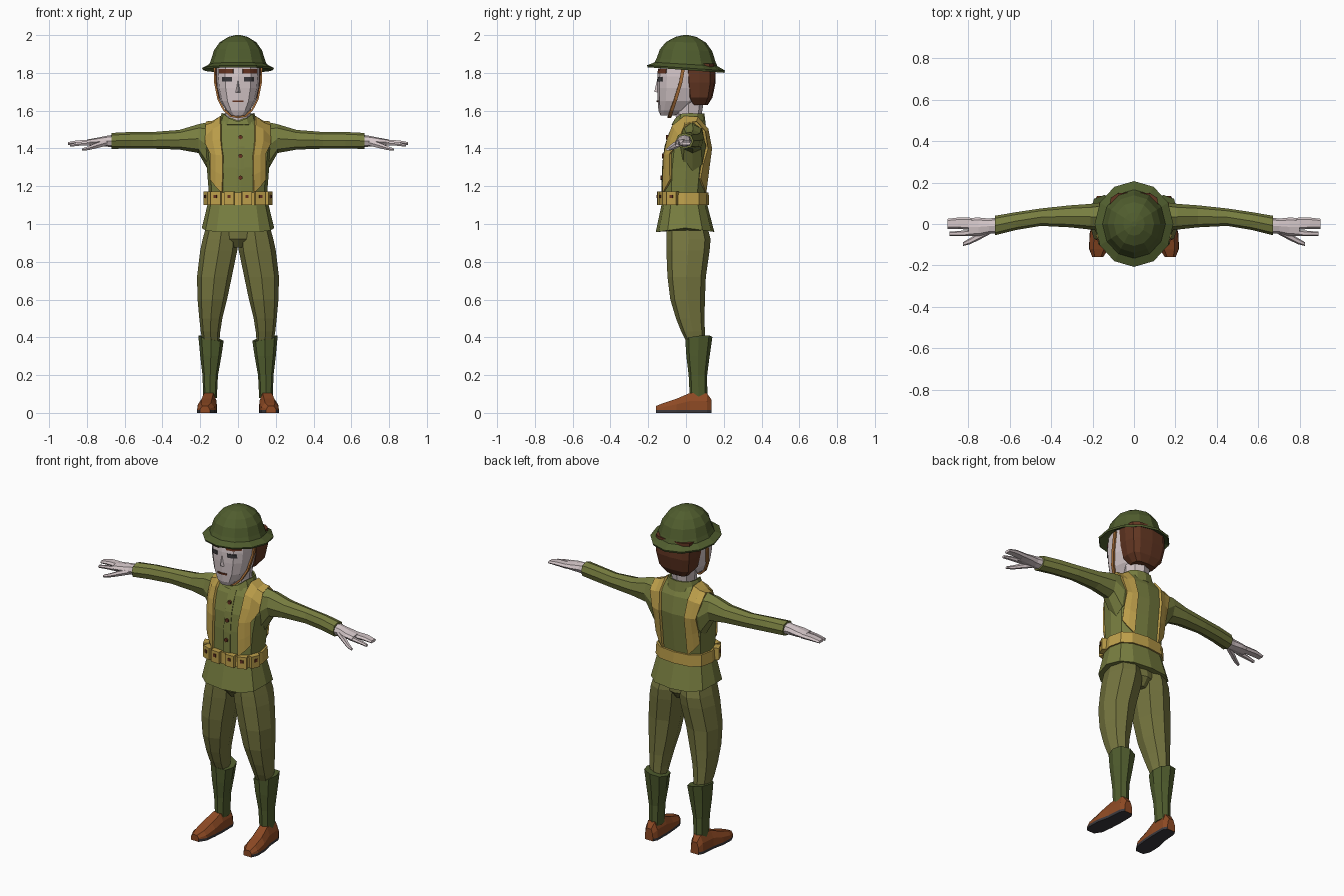
import bpy, bmesh, math
from mathutils import Vector
from mathutils.bvhtree import BVHTree


def material(name, r, g, b):
    m = bpy.data.materials.new(name)
    m.diffuse_color = [((c / 255 + 0.055) / 1.055) ** 2.4 for c in (r, g, b)] + [1]
    return m


JACKET = material("jacket_green", 120, 126, 64)
TROUSERS = material("trouser_olive", 117, 117, 63)
DARK = material("dark_green", 80, 93, 46)
GOLD = material("webbing_tan", 190, 160, 75)
SKIN = material("skin", 212, 198, 200)
HAIR = material("hair_brown", 98, 54, 34)
LEATHER = material("boot_leather", 142, 74, 36)
BUTTON = material("button_brown", 100, 50, 32)
BLACK = material("dark_grey", 58, 56, 60)
CHIN = material("chin_strap_tan", 165, 108, 55)


def build(name, verts, faces, mat, thick=0):
    me = bpy.data.meshes.new(name)
    me.from_pydata([tuple(v) for v in verts], [], faces)
    bm = bmesh.new()
    bm.from_mesh(me)
    bmesh.ops.recalc_face_normals(bm, faces=bm.faces)
    bm.to_mesh(me)
    bm.free()
    me.materials.append(mat)
    ob = bpy.data.objects.new(name, me)
    bpy.context.collection.objects.link(ob)
    if thick:
        mod = ob.modifiers.new("thickness", "SOLIDIFY")
        mod.thickness, mod.offset = thick, 0
    return ob


def loft(name, rings, mat, cap=True, thick=0):
    n = len(rings[0])
    faces = [(i * n + j, i * n + (j + 1) % n, (i + 1) * n + (j + 1) % n, (i + 1) * n + j)
             for i in range(len(rings) - 1) for j in range(n)]
    if cap:
        faces += [tuple(range(n)), tuple(range((len(rings) - 1) * n, len(rings) * n))]
    return build(name, [v for r in rings for v in r], faces, mat, thick)


def ribbon(name, rows, mat, thick=0):
    n = len(rows[0])
    faces = [(i * n + j, i * n + j + 1, (i + 1) * n + j + 1, (i + 1) * n + j)
             for i in range(len(rows) - 1) for j in range(n - 1)]
    return build(name, [v for r in rows for v in r], faces, mat, thick)


def oval(n, p):
    # rounded-square outline, p < 1 is boxier
    for k in range(n):
        a = 2 * math.pi * k / n
        c, s = math.cos(a), math.sin(a)
        yield math.copysign(abs(c) ** p, c), math.copysign(abs(s) ** p, s)


def zring(z, x0, x1, y0, y1, n=8, p=0.85, s=1):
    return [Vector((s * ((x0 + x1) / 2 + c * (x1 - x0) / 2), (y0 + y1) / 2 + d * (y1 - y0) / 2, z))
            for c, d in oval(n, p)]


def xring(x, cy, cz, ry, rz, n=8, p=0.9, s=1):
    return [Vector((s * x, cy + c * ry, cz + d * rz)) for c, d in oval(n, p)]


def stack(rows, n, p):
    return [zring(z, -rx, rx, y0, y1, n, p) for z, rx, y0, y1 in rows]


def tree(*obs):
    verts, faces = [], []
    for ob in obs:
        k = len(verts)
        verts += [v.co.copy() for v in ob.data.vertices]
        faces += [[i + k for i in f.vertices] for f in ob.data.polygons]
    return BVHTree.FromPolygons(verts, faces)


def front_hit(bvh, x, z, off):
    hit = bvh.ray_cast(Vector((x, -2, z)), Vector((0, 1, 0)))[0]
    return (hit if hit else Vector((x, -0.1, z))) - Vector((0, off, 0))


def plate(name, bvh, x0, x1, z0, z1, mat, nx=4, nz=2, off=0.004):
    return ribbon(name, [[front_hit(bvh, x0 + (x1 - x0) * i / nx, z0 + (z1 - z0) * j / nz, off)
                          for i in range(nx + 1)] for j in range(nz + 1)], mat, 0.004)


def box(name, loc, size, turn, mat):
    bpy.ops.mesh.primitive_cube_add(size=1, location=loc, rotation=(0, 0, turn), scale=size)
    ob = bpy.context.object
    ob.name = name
    ob.data.materials.append(mat)


# jacket body with flared skirt
rings = stack([(0.98, 0.192, -0.16, 0.15), (1.10, 0.162, -0.13, 0.113), (1.17, 0.155, -0.125, 0.108),
               (1.30, 0.165, -0.122, 0.122), (1.40, 0.178, -0.112, 0.133), (1.50, 0.165, -0.08, 0.115),
               (1.56, 0.095, -0.045, 0.085)], 12, 0.75)
for v in rings[0]:
    v.z -= 0.022 * min(1, abs(v.y) / 0.15)
jacket = loft("jacket", rings, JACKET)

# sleeves and hands
sleeves = []
for s in (1, -1):
    sleeves.append(loft("sleeve", [xring(*r, s=s) for r in (
        (0.10, 0.035, 1.45, 0.075, 0.1), (0.155, 0.035, 1.41, 0.07, 0.13), (0.21, 0.035, 1.452, 0.062, 0.076),
        (0.31, 0.037, 1.446, 0.053, 0.052), (0.45, 0.033, 1.443, 0.042, 0.044),
        (0.57, 0.014, 1.443, 0.043, 0.044), (0.67, -0.007, 1.44, 0.047, 0.042))], JACKET))
    loft("palm", [xring(*r, s=s) for r in (
        (0.65, -0.007, 1.44, 0.04, 0.034), (0.70, -0.01, 1.438, 0.036, 0.028),
        (0.75, -0.014, 1.435, 0.045, 0.021), (0.80, -0.015, 1.432, 0.044, 0.015))], SKIN)
    loft("fingers", [xring(*r, n=6, p=0.6, s=s) for r in (
        (0.78, 0.002, 1.432, 0.028, 0.014), (0.85, 0.003, 1.432, 0.028, 0.012),
        (0.90, 0.001, 1.426, 0.024, 0.008))], SKIN)
    loft("index_finger", [xring(*r, n=6, s=s) for r in (
        (0.77, -0.042, 1.43, 0.015, 0.014), (0.84, -0.046, 1.424, 0.013, 0.011),
        (0.89, -0.047, 1.416, 0.01, 0.008))], SKIN)
    loft("thumb", [xring(*r, n=6, s=s) for r in (
        (0.69, -0.03, 1.432, 0.016, 0.018), (0.75, -0.06, 1.415, 0.018, 0.016),
        (0.79, -0.082, 1.402, 0.015, 0.012), (0.825, -0.097, 1.394, 0.009, 0.007))], SKIN)

# front opening and buttons
chest = tree(jacket)
plate("placket", chest, -0.008, 0.035, 1.17, 1.53, JACKET, 2, 6)
for z in (1.46, 1.36, 1.245):
    bpy.ops.mesh.primitive_cylinder_add(vertices=6, radius=0.012, depth=0.012,
                                        location=front_hit(chest, 0.013, z, 0.008), rotation=(math.pi / 2, 0, 0))
    bpy.context.object.name = "jacket_button"
    bpy.context.object.data.materials.append(BUTTON)

# collar, dipping at the throat
rings = stack([(1.525, 0.1, -0.072, 0.1), (1.585, 0.082, -0.062, 0.092)], 12, 0.9)
for v in rings[1]:
    v.z -= 0.045 * max(0, -v.y / 0.062) ** 3
loft("collar", rings, JACKET, cap=False, thick=0.01)

# belt with pouches
loft("belt", stack([(1.10, 0.171, -0.138, 0.122), (1.168, 0.166, -0.136, 0.12)], 12, 0.75), GOLD)
for s in (1, -1):
    for x, y, a in ((0.047, -0.134, 0.05), (0.113, -0.118, 0.35), (0.157, -0.07, 1.15)):
        box("belt_pouch", (s * x, y, 1.136), (0.055, 0.034, 0.07), s * a, GOLD)
        box("pouch_stud", (s * (x + 0.018 * math.sin(a)), y - 0.018 * math.cos(a), 1.145),
            (0.017, 0.008, 0.017), s * a, BUTTON)

# shoulder straps wrapped over the jacket
body = tree(jacket, *sleeves)
for s in (1, -1):
    rows = []
    for y, z in ((-0.13, 1.14), (-0.125, 1.25), (-0.12, 1.36), (-0.1, 1.45), (-0.07, 1.52), (-0.01, 1.57),
                 (0.06, 1.56), (0.11, 1.5), (0.13, 1.4), (0.12, 1.28), (0.11, 1.14)):
        d = Vector((0, y - 0.01, z - 1.40)).normalized()
        row = []
        for x in ((0.09, 0.13, 0.168) if z > 1.43 else (0.08, 0.115, 0.143)):
            centre = Vector((s * x, 0.01, 1.40))
            hit = body.ray_cast(centre + d, -d)[0]
            row.append((hit if hit else Vector((s * x, y, z))) + d * 0.007)
        rows.append(row)
    ribbon("shoulder_strap", rows, GOLD, 0.016)

# trousers, gaiters and boots
loft("trouser_seat", stack([(0.875, 0.05, -0.06, 0.08), (0.92, 0.13, -0.095, 0.115),
                            (1.02, 0.15, -0.1, 0.105)], 8, 0.8), TROUSERS)
for s in (1, -1):
    loft("trouser_leg", [zring(*r, s=s) for r in (
        (1.0, 0.0, 0.165, -0.1, 0.11), (0.92, 0.0, 0.187, -0.104, 0.13), (0.86, 0.004, 0.2, -0.104, 0.125),
        (0.72, 0.033, 0.217, -0.098, 0.105), (0.60, 0.058, 0.214, -0.083, 0.1),
        (0.50, 0.083, 0.205, -0.053, 0.098), (0.43, 0.094, 0.197, -0.025, 0.1),
        (0.36, 0.1, 0.185, 0.01, 0.1))], TROUSERS)
    rings = [zring(*r, s=s) for r in (
        (0.395, 0.076, 0.21, -0.004, 0.14), (0.30, 0.088, 0.2, 0.002, 0.125),
        (0.20, 0.106, 0.188, 0.014, 0.112), (0.08, 0.112, 0.184, 0.02, 0.113))]
    for v in rings[0]:
        v.z += 0.2 * (abs(v.x) - 0.143) + 0.1 * (v.y - 0.068)
    loft("gaiter", rings, DARK)
    rings = []
    for y, cx, w, top in ((0.135, 0.152, 0.026, 0.07), (0.11, 0.152, 0.04, 0.105), (0.02, 0.155, 0.044, 0.105),
                          (-0.05, 0.165, 0.05, 0.075), (-0.12, 0.17, 0.047, 0.052), (-0.16, 0.175, 0.026, 0.036)):
        rings.append([Vector((s * (cx + w * k), y, z)) for k, z in (
            (-1, 0), (1, 0), (1, 0.015), (0.95, top * 0.6), (0.55, top),
            (-0.55, top), (-0.95, top * 0.6), (-1, 0.015))])
    boot = loft("boot", rings, LEATHER)
    boot.data.materials.append(BLACK)
    for f in boot.data.polygons:
        f.material_index = int(f.center.z < 0.012)

# neck, head and hair
loft("neck", stack([(1.50, 0.07, -0.05, 0.085), (1.58, 0.066, -0.055, 0.083), (1.68, 0.075, -0.07, 0.1)], 8, 0.9), SKIN)
head = loft("head", stack([(1.575, 0.035, -0.135, -0.06), (1.60, 0.062, -0.146, 0.0), (1.65, 0.093, -0.15, 0.06),
                           (1.72, 0.11, -0.153, 0.09), (1.78, 0.115, -0.152, 0.1),
                           (1.86, 0.112, -0.142, 0.1)], 12, 0.75), SKIN)
loft("hair", stack([(1.63, 0.07, 0.03, 0.115), (1.67, 0.105, 0.0, 0.14), (1.75, 0.12, -0.012, 0.157),
                    (1.85, 0.122, -0.02, 0.155)], 12, 0.6), HAIR)
build("nose", [(-0.016, -0.145, 1.695), (0.016, -0.145, 1.695), (0, -0.168, 1.70), (0, -0.15, 1.775)],
      [(0, 1, 2), (0, 2, 3), (1, 3, 2), (0, 3, 1)], SKIN)

# face details and chin strap
face = tree(head)
plate("mouth", face, -0.03, 0.03, 1.645, 1.655, BUTTON)
for s in (1, -1):
    plate("eyebrow", face, s * 0.025, s * 0.1, 1.797, 1.82, BUTTON)
    plate("eye", face, s * 0.032, s * 0.083, 1.755, 1.777, BLACK)
    ribbon("chin_strap", [[Vector((s * x, y - 0.009, z)), Vector((s * x, y + 0.009, z))] for x, y, z in (
        (0.124, -0.012, 1.84), (0.122, -0.028, 1.75), (0.104, -0.055, 1.66),
        (0.075, -0.075, 1.605), (0.04, -0.085, 1.572), (0, -0.09, 1.565))], CHIN, 0.01)

# helmet: domed crown over a wide sloping brim
rings = [zring(z, -r, r, -r * 1.09, r * 1.09, 12, 1.0) for r, z in (
    (0.12, 1.855), (0.14, 1.838), (0.186, 1.815), (0.19, 1.826), (0.152, 1.846), (0.143, 1.868),
    (0.127, 1.92), (0.097, 1.962), (0.052, 1.99), (0.012, 2.0))]
for ring in rings:
    for v in ring:
        v.z -= 0.07 * v.y * (2 - v.z) / 0.18
loft("helmet", rings, DARK)
